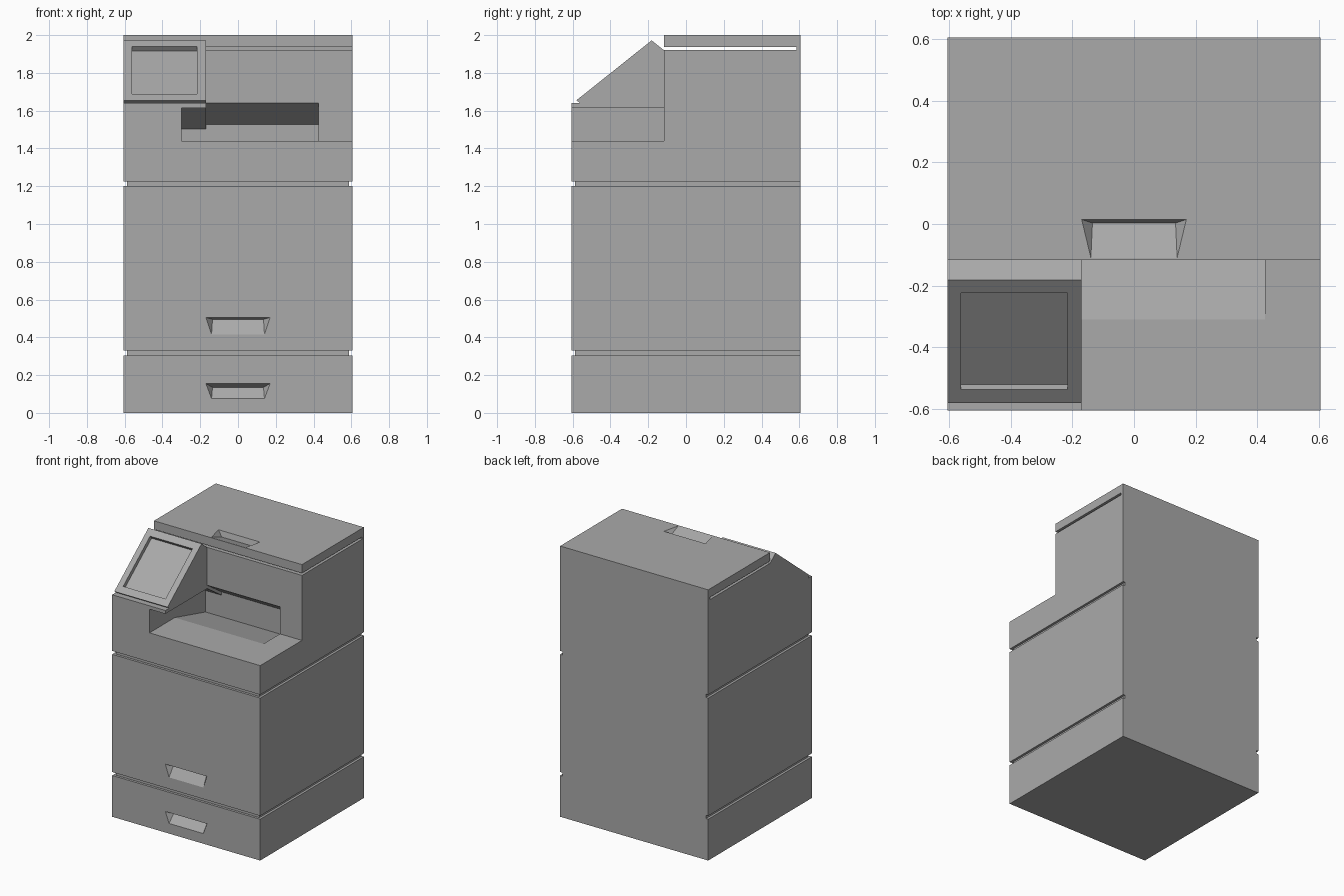
import bpy, bmesh
from mathutils import Vector

default = bpy.data.objects.get("Cube")
if default:
    bpy.data.objects.remove(default, do_unlink=True)

GREY = (0.4, 0.4, 0.4, 1.0)
grey = bpy.data.materials.new("casing grey")
grey.use_nodes = True
grey.diffuse_color = GREY
grey.node_tree.nodes["Principled BSDF"].inputs["Base Color"].default_value = GREY

W = 0.605      # half width and half depth
PX = -0.17     # inner side of the control panel block
STEP = -0.117  # rear wall of the output bay


def finish(name, bm):
    bmesh.ops.recalc_face_normals(bm, faces=bm.faces)
    mesh = bpy.data.meshes.new(name)
    bm.to_mesh(mesh)
    bm.free()
    mesh.materials.append(grey)
    obj = bpy.data.objects.new(name, mesh)
    bpy.context.collection.objects.link(obj)
    return obj


def prism(name, profile, start, end, axis="x"):
    """Extrude a (y, z) profile along x, or an (x, z) profile along y."""
    bm = bmesh.new()
    place = (lambda p: (start, *p)) if axis == "x" else (lambda p: (p[0], start, p[1]))
    face = bm.faces.new([bm.verts.new(place(p)) for p in profile])
    out = bmesh.ops.extrude_face_region(bm, geom=[face])
    move = (end - start, 0, 0) if axis == "x" else (0, end - start, 0)
    bmesh.ops.translate(bm, vec=move, verts=[v for v in out["geom"] if isinstance(v, bmesh.types.BMVert)])
    return finish(name, bm)


def box(name, x, y, z):
    return prism(name, [(y[0], z[0]), (y[1], z[0]), (y[1], z[1]), (y[0], z[1])], *x)


def cut(target, cutter):
    mod = target.modifiers.new("cut", "BOOLEAN")
    mod.object, mod.operation, mod.solver = cutter, "DIFFERENCE", "EXACT"
    bpy.context.view_layer.objects.active = target
    bpy.ops.object.modifier_apply(modifier=mod.name)
    bpy.data.objects.remove(cutter, do_unlink=True)


def hull(name, points):
    bm = bmesh.new()
    for p in points:
        bm.verts.new(p)
    bmesh.ops.convex_hull(bm, input=bm.verts[:])
    return finish(name, bm)


def grip(target, origin, up, outward, height, depth, lip):
    """Cut a scooped finger grip whose deep edge lies just below its upper rim."""
    up, outward, origin = Vector(up), Vector(outward), Vector(origin)
    rows = [(0.17, height, 0), (0.17, height, 0.02), (0.14, 0, 0), (0.14, 0, 0.02),
            (0.135, height - lip, -depth)]
    cut(target, hull("grip_cutter", [origin + Vector((s * x, 0, 0)) + up * v + outward * d
                                     for x, v, d in rows for s in (-1, 1)]))


# Stacked cabinet sections, with recessed spacers forming the grooves
bottom_drawer = box("bottom_drawer", (-W, W), (-W, W), (0, 0.305))
main_drawer = box("main_drawer", (-W, W), (-W, W), (0.33, 1.2))
for name, z in (("lower_spacer", 0.305), ("upper_spacer", 1.2)):
    box(name, (-0.587, 0.587), (-0.587, W), (z, z + 0.025))
grip(bottom_drawer, (0, -W, 0.075), (0, 0, 1), (0, -1, 0), 0.08, 0.05, 0.02)
grip(main_drawer, (0, -W, 0.415), (0, 0, 1), (0, -1, 0), 0.09, 0.05, 0.01)

# Printer body with its open output bay
body = prism("printer_body", [(-W, 1.225), (W, 1.225), (W, 1.92), (STEP, 1.92),
                              (STEP, 1.44), (-W, 1.44)], -W, W)

# Paper slot: sloping tray floor and sloping ceiling behind the bay
for left, roof in ((-0.3, 1.615), (PX, 1.64)):
    slot = prism("slot_cutter", [(-0.31, 1.44), (0.05, 1.344), (0.05, roof - 0.112),
                                 (STEP, roof), (-0.15, roof), (-0.31, 1.46)], left, 0.425)
    cut(body, slot)

# Panel support, undercut beside the bay
prism("panel_support", [(-W, 1.44), (-0.3, 1.44), (-0.3, 1.615), (PX, 1.615),
                        (PX, 1.64), (-W, 1.64)], -W, STEP, "y")

# Tilted control panel with a sunken screen
panel = prism("control_panel", [(-0.56, 1.64), (-0.58, 1.655), (-0.182, 1.972),
                                (STEP, 1.92), (STEP, 1.64)], -W, PX)
low, high = Vector((0, -0.58, 1.655)), Vector((0, -0.182, 1.972))
slope = (high - low).normalized()
normal = Vector((0, -slope.z, slope.y))
cut(panel, hull("screen_cutter", [low.lerp(high, t) + normal * d + Vector((x, 0, 0))
                                  for t in (0.105, 0.895) for d in (-0.028, 0.02)
                                  for x in (-0.562, -0.216)]))

# Scanner lid, hinged along the rear over a thin gap
lid = box("scanner_lid", (-W, W), (STEP, W), (1.937, 2.0))
box("lid_hinge", (-W, W), (0.585, W), (1.92, 1.937))
grip(lid, (0, -0.11, 2.0), (0, 1, 0), (0, 0, 1), 0.125, 0.04, 0.012)
